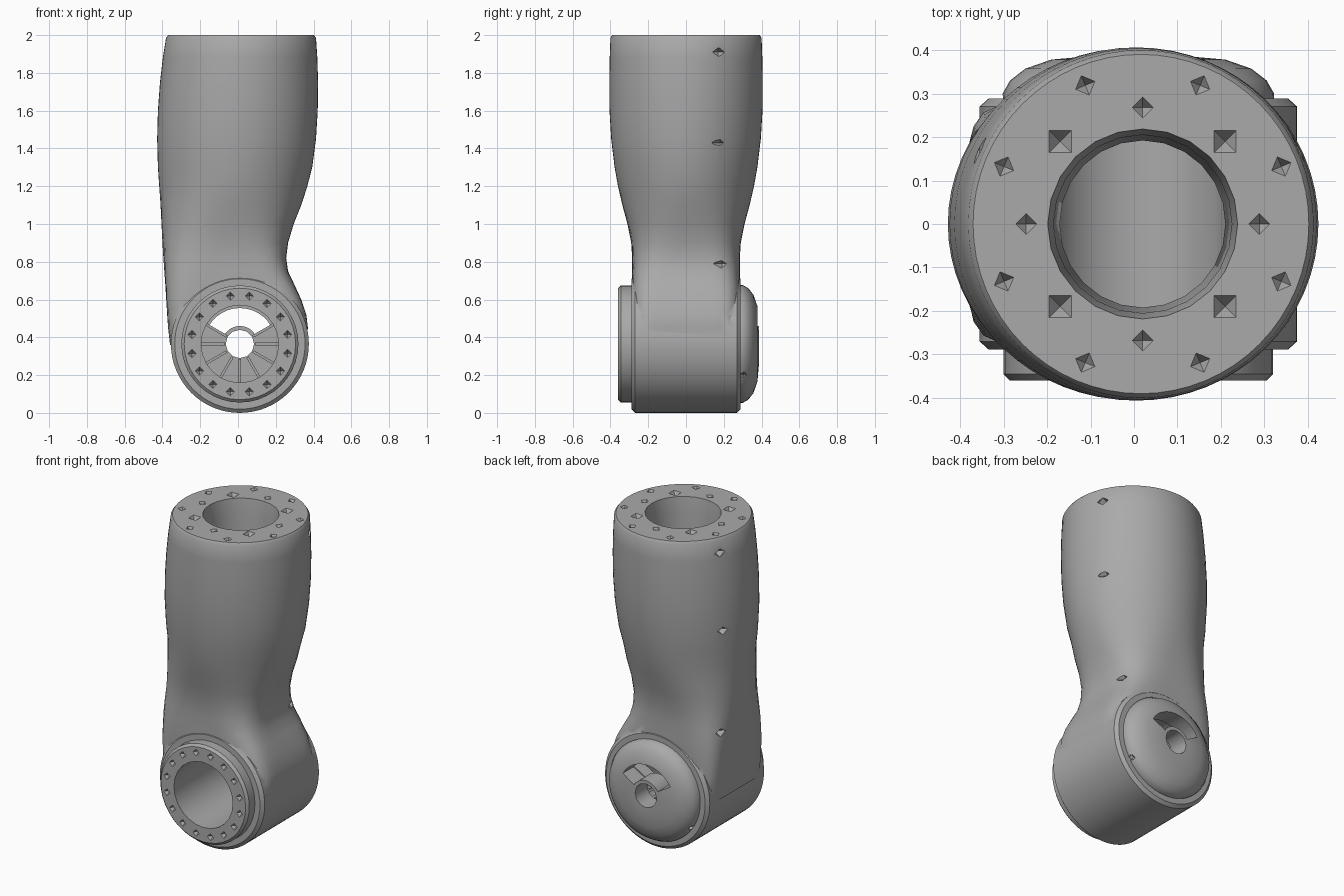
import bpy, bmesh
from math import sin, cos, pi, radians
from mathutils import Matrix, Vector

cube = bpy.data.objects.get("Cube")
if cube:
    bpy.data.objects.remove(cube, do_unlink=True)

grey = bpy.data.materials.new("plain grey")
grey.use_nodes = True
colour = (0.4, 0.4, 0.4, 1)
grey.diffuse_color = colour
grey.node_tree.nodes["Principled BSDF"].inputs["Base Color"].default_value = colour

JOINT = Vector((0.01, 0, 0.365))   # elbow axis
TOP = Vector((0.02, 0, 2.0))       # upper mouth centre


def finish(bm, name):
    bmesh.ops.remove_doubles(bm, verts=bm.verts, dist=1e-5)
    bmesh.ops.recalc_face_normals(bm, faces=bm.faces)
    mesh = bpy.data.meshes.new(name)
    bm.to_mesh(mesh)
    bm.free()
    mesh.materials.append(grey)
    ob = bpy.data.objects.new(name, mesh)
    bpy.context.collection.objects.link(ob)
    return ob


def loft(rings, name):
    """Skin a list of point rings and cap both ends."""
    bm = bmesh.new()
    loops = [[bm.verts.new(p) for p in ring] for ring in rings]
    n = len(loops[0])
    for a, b in zip(loops, loops[1:]):
        for i in range(n):
            j = (i + 1) % n
            bm.faces.new((a[i], a[j], b[j], b[i]))
    bm.faces.new(loops[0])
    bm.faces.new(loops[-1])
    return finish(bm, name)


def turned(profile, name, axis="Y", seg=48):
    """Solid of revolution from (radius, position) pairs about the elbow or the mouth axis."""
    rings = []
    for r, t in profile:
        ang = [2 * pi * i / seg for i in range(seg)]
        if axis == "Y":
            rings.append([(JOINT.x + r * cos(a), t, JOINT.z + r * sin(a)) for a in ang])
        else:
            rings.append([(TOP.x + r * cos(a), r * sin(a), t) for a in ang])
    return loft(rings, name)


def boolean(ob, cutter, operation="DIFFERENCE", keep=False):
    mod = ob.modifiers.new("boolean", "BOOLEAN")
    mod.operation = operation
    mod.solver = "EXACT"
    mod.object = cutter
    bpy.context.view_layer.objects.active = ob
    bpy.ops.object.modifier_apply(modifier=mod.name)
    if not keep:
        bpy.data.objects.remove(cutter, do_unlink=True)


def pits(spots):
    """Many small pointed cutters in one object: (centre, size, turn about z)."""
    bm = bmesh.new()
    for centre, size, turn in spots:
        m = (Matrix.Translation(centre) @ Matrix.Rotation(turn, 4, "Z")
             @ Matrix.Diagonal((*size, 1)))
        for s in (1, -1):
            bmesh.ops.create_cone(bm, segments=4, radius1=1, radius2=0, depth=1,
                                  matrix=m @ Matrix.Diagonal((1, 1, s, 1)) @ Matrix.Translation((0, 0, 0.5)))
    ob = finish(bm, "pit_cutter")
    return ob


# Upper arm: height, left edge, right edge, half depth, squareness
sections = [
    (0.36, -0.36, 0.36, 0.27, 9), (0.45, -0.37, 0.37, 0.275, 9),
    (0.52, -0.375, 0.362, 0.28, 8), (0.6, -0.38, 0.335, 0.283, 7),
    (0.68, -0.385, 0.298, 0.285, 5.5), (0.75, -0.39, 0.265, 0.285, 4.5),
    (0.82, -0.395, 0.255, 0.285, 3.7), (0.9, -0.4, 0.265, 0.29, 3),
    (1.0, -0.405, 0.295, 0.31, 2.5), (1.1, -0.41, 0.335, 0.337, 2.2),
    (1.2, -0.417, 0.367, 0.36, 2), (1.3, -0.424, 0.393, 0.378, 2),
    (1.45, -0.428, 0.413, 0.396, 2), (1.6, -0.424, 0.422, 0.405, 2),
    (1.75, -0.413, 0.424, 0.406, 2), (1.88, -0.398, 0.42, 0.404, 2),
    (1.985, -0.381, 0.413, 0.4, 2), (2.0, -0.37, 0.402, 0.39, 2),
]


def section_ring(z, left, right, depth, n, seg=64):
    mid, half = (left + right) / 2, (right - left) / 2
    ring = []
    for i in range(seg):
        c, s = cos(2 * pi * i / seg), sin(2 * pi * i / seg)
        k = (abs(c) ** n + abs(s) ** n) ** (-1 / n)
        ring.append((mid + half * c * k, depth * s * k, z))
    return ring


arm = loft([section_ring(*s) for s in sections], "arm_shell")

# Elbow barrel
barrel = turned([(0.345, -0.288), (0.365, -0.27), (0.365, 0.27), (0.345, 0.288)], "barrel", seg=64)
boolean(arm, barrel, "UNION")

# Front ring and domed rear cap
ring = turned([(0.31, -0.26), (0.31, -0.345), (0.295, -0.36)][::-1], "front_ring", seg=40)
cap = turned([(0.31, 0.265), (0.312, 0.3), (0.295, 0.33), (0.26, 0.357),
              (0.2, 0.378), (0.11, 0.386)], "rear_cap")

# Bores through the arm, elbow and ring
boolean(arm, turned([(0.19, 0.4), (0.2, 1.2), (0.205, 1.9), (0.225, 2.05)], "bore", "Z", 24))
bore = turned([(0.205, -0.5), (0.205, 0.5)], "bore", seg=24)
boolean(arm, bore, keep=True)
boolean(ring, bore)

# Hub hole and fan-shaped window in the cap
boolean(cap, turned([(0.075, 0.1), (0.075, 0.5)], "hub_cutter", seg=12))
fan = [radians(30 + 10 * i) for i in range(13)]
outline = [(0.19, a) for a in fan] + [(0.095, a) for a in reversed(fan)]
boolean(cap, loft([[(JOINT.x + r * cos(a), y, JOINT.z + r * sin(a)) for r, a in outline]
                   for y in (0.1, 0.5)], "fan_cutter"))

# Fastener pits on the mouth face
spots = []
for k in range(8):
    a = radians(22.5 + 45 * k)
    spots.append((TOP + Vector((cos(a), sin(a), 0)) * 0.345, (0.024, 0.024, 0.03), a))
    a = radians(45 * k)
    size = 0.036 if k % 2 else 0.024
    spots.append((TOP + Vector((cos(a), sin(a), 0)) * 0.268, (size, size, 0.035), a))

# Slotted pits down both sides
for x, y, z in ((0.375, 0.17, 1.91), (0.378, 0.18, 1.43), (0.25, 0.19, 0.79),
                (-0.355, 0.17, 1.91), (-0.383, 0.18, 1.43), (-0.375, 0.19, 0.79)):
    spots.append((Vector((x, y, z)), (0.04, 0.05, 0.025), 0))
boolean(arm, pits(spots))
boolean(cap, pits([(JOINT + Vector((s * 0.265, 0.305, -0.165)), (0.03, 0.03, 0.02), 0)
                   for s in (1, -1)]))

# Fastener pits around the front ring
spots = []
for k in range(16):
    a = 2 * pi * (k + 0.5) / 16
    spots.append((JOINT + Vector((cos(a) * 0.258, -0.36, sin(a) * 0.258)), (0.022, 0.03, 0.022), 0))
boolean(ring, pits(spots))

# Radial ribs behind the cap
bm = bmesh.new()
for deg in range(150, 391, 30):
    m = (Matrix.Translation(JOINT) @ Matrix.Rotation(-radians(deg), 4, "Y")
         @ Matrix.Translation((0.145, 0.235, 0)) @ Matrix.Diagonal((0.13, 0.08, 0.014, 1)))
    bmesh.ops.create_cube(bm, size=1, matrix=m)
ribs = finish(bm, "cap_ribs")

# Smooth curved surfaces, keep edges crisp
bpy.ops.object.select_all(action="DESELECT")
for ob in (arm, ring, cap):
    ob.select_set(True)
bpy.context.view_layer.objects.active = arm
bpy.ops.object.shade_smooth_by_angle(angle=radians(35))
